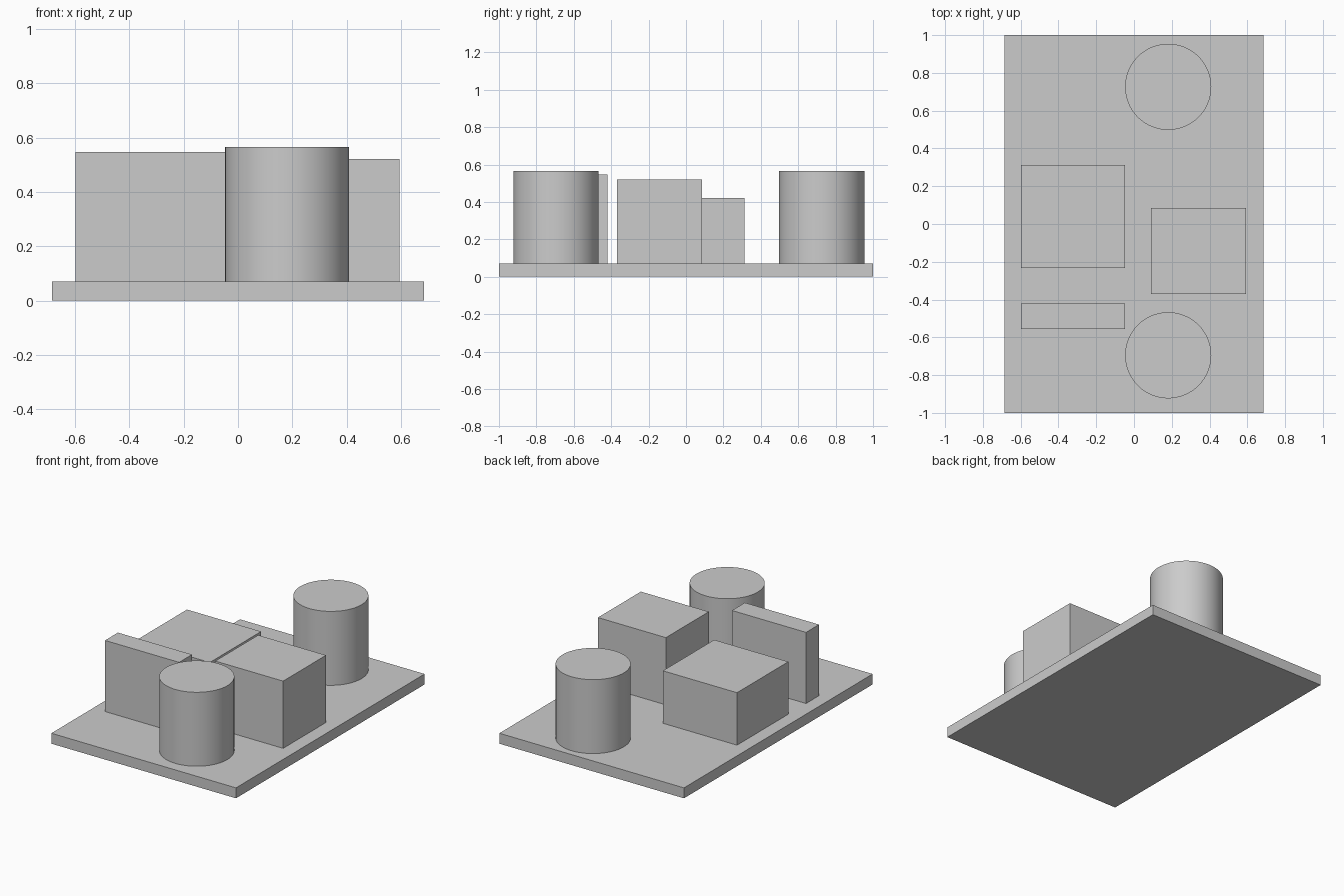
import bpy
import math

cube = bpy.data.objects.get("Cube")
if cube:
    bpy.data.objects.remove(cube, do_unlink=True)

# Single plain grey for every part
grey = bpy.data.materials.new("plain_grey")
grey.use_nodes = True
colour = (0.6, 0.6, 0.6, 1)
grey.diffuse_color = colour
grey.node_tree.nodes["Principled BSDF"].inputs["Base Color"].default_value = colour

BASE_TOP = 0.07


def block(name, x, y, z):
    """Box spanning the given (low, high) ranges."""
    centre = [(a + b) / 2 for a, b in (x, y, z)]
    bpy.ops.mesh.primitive_cube_add(size=1, location=centre)
    obj = bpy.context.object
    obj.name = name
    obj.scale = [b - a for a, b in (x, y, z)]
    bpy.ops.object.transform_apply(location=False, rotation=False, scale=True)
    obj.data.materials.append(grey)


def drum(name, x, y, radius, top):
    """Smooth upright cylinder standing on the base plate."""
    bpy.ops.mesh.primitive_cylinder_add(
        vertices=96, radius=radius, depth=top - BASE_TOP,
        location=(x, y, (top + BASE_TOP) / 2))
    obj = bpy.context.object
    obj.name = name
    obj.data.materials.append(grey)
    bpy.ops.object.shade_smooth_by_angle(angle=math.radians(30))


# Base plate
block("base_plate", (-0.685, 0.685), (-1, 1), (0, BASE_TOP))

# Blocks standing on the plate
block("upright_slab", (-0.597, -0.047), (-0.557, -0.42), (BASE_TOP, 0.547))
block("low_block", (-0.597, -0.047), (-0.232, 0.312), (BASE_TOP, 0.422))
block("tall_block", (0.09, 0.594), (-0.37, 0.085), (BASE_TOP, 0.521))

# Front and back drums
for name, y in (("front_drum", -0.695), ("back_drum", 0.726)):
    drum(name, 0.181, y, 0.228, 0.566)
